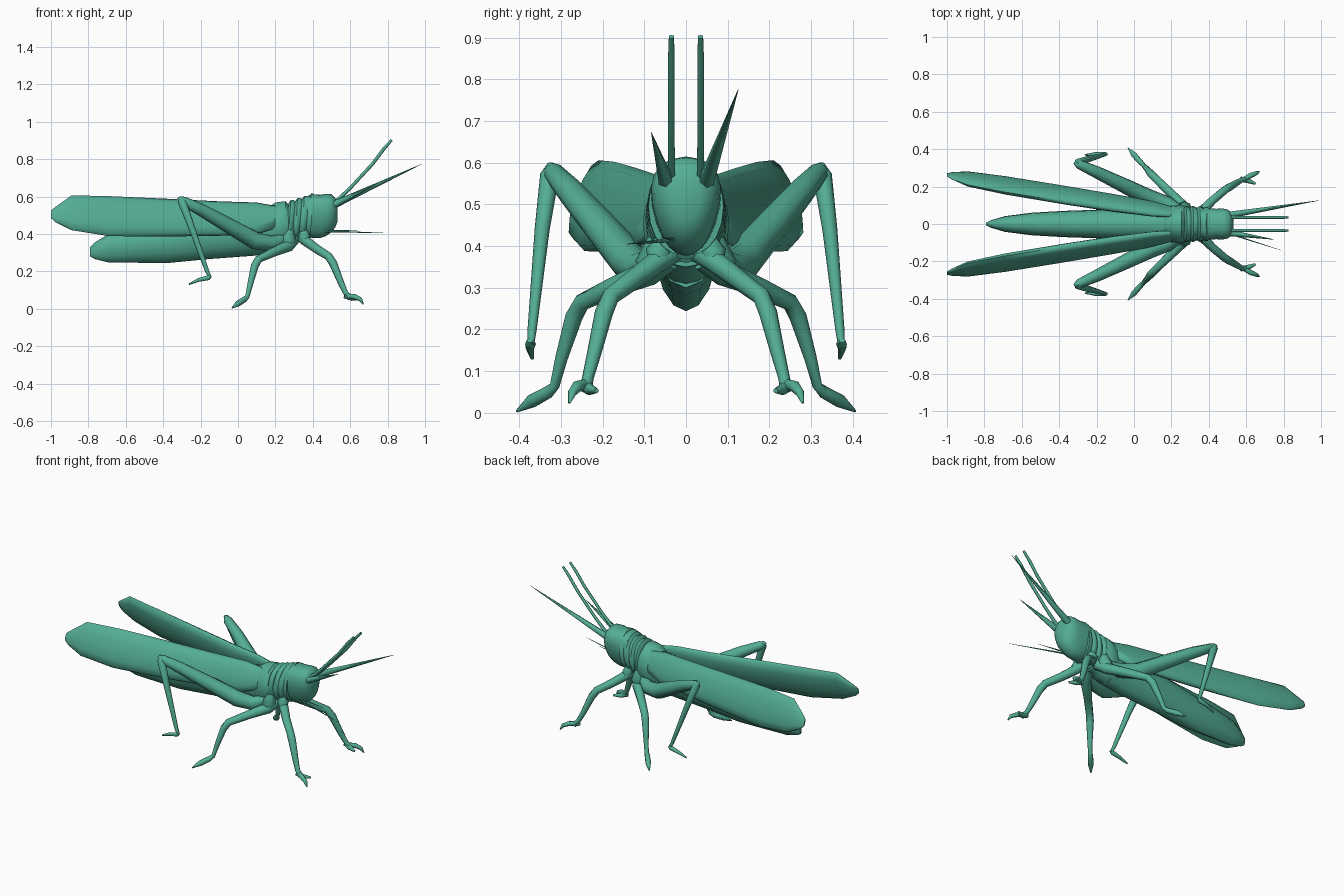
import bpy, bmesh, math
from mathutils import Vector

green = bpy.data.materials.new("leaf green")
green.diffuse_color = (0.088, 0.42, 0.30, 1)


def finish(name, rings, angle=40):
    """Skin a list of equal point rings and cap both ends."""
    bm = bmesh.new()
    loops = [[bm.verts.new(p) for p in ring] for ring in rings]
    n = len(loops[0])
    for a, b in zip(loops, loops[1:]):
        for i in range(n):
            j = (i + 1) % n
            bm.faces.new((a[i], a[j], b[j], b[i]))
    bm.faces.new(loops[0])
    bm.faces.new(loops[-1])
    bmesh.ops.recalc_face_normals(bm, faces=bm.faces)
    me = bpy.data.meshes.new(name)
    bm.to_mesh(me)
    bm.free()
    me.materials.append(green)
    me.shade_smooth()
    me.set_sharp_from_angle(angle=math.radians(angle))
    ob = bpy.data.objects.new(name, me)
    bpy.context.collection.objects.link(ob)
    return ob


def loft(name, sections, n=16, lean=0.0, taper=0.0, side=1, angle=50, square=1.0, slant=0.0):
    """Sections along x: (x, y centre, z low, z high, half width)."""
    rings = []
    for x, y, lo, hi, w in sections:
        ring = []
        for i in range(n):
            a = 2 * math.pi * i / n
            s, c = math.sin(a), math.cos(a)
            s = math.copysign(abs(s) ** square, s)
            c = math.copysign(abs(c) ** square, c)
            k = 1 + taper * s
            ring.append((x + slant * s,
                         side * (y + w * c * k - lean * s * (hi - lo)),
                         (lo + hi) / 2 + (hi - lo) / 2 * s))
        rings.append(ring)
    return finish(name, rings, angle)


def limb(name, path, n=8, side=1):
    """Tapered tube along points (x, y, z, radius)."""
    pts = [Vector((p[0], side * p[1], p[2])) for p in path]
    rings = []
    for k, p in enumerate(pts):
        t = Vector()
        if k:
            t += (p - pts[k - 1]).normalized()
        if k < len(pts) - 1:
            t += (pts[k + 1] - p).normalized()
        t.normalize()
        u = t.cross(Vector((0, 1, 0))).normalized()
        v = t.cross(u)
        rings.append([p + path[k][3] * (u * math.cos(2 * math.pi * i / n)
                                        + v * math.sin(2 * math.pi * i / n))
                      for i in range(n)])
    return finish(name, rings, 65)


# Abdomen, narrowing towards the tail
loft("abdomen", [(-0.79, 0, 0.28, 0.33, 0.008), (-0.765, 0, 0.265, 0.355, 0.02),
                 (-0.69, 0, 0.247, 0.40, 0.042), (-0.55, 0, 0.246, 0.425, 0.06),
                 (-0.38, 0, 0.244, 0.45, 0.07), (-0.15, 0, 0.266, 0.49, 0.078),
                 (0.08, 0, 0.283, 0.52, 0.085), (0.2, 0, 0.30, 0.54, 0.09)],
     n=12, taper=0.18)

# Thorax with a raised collar
loft("thorax", [(0.16, 0, 0.30, 0.54, 0.08), (0.20, 0, 0.31, 0.568, 0.098),
                (0.255, 0, 0.33, 0.575, 0.104), (0.275, 0, 0.345, 0.55, 0.09),
                (0.31, 0, 0.35, 0.55, 0.08)], n=20)

# Shallow slanted neck rings
neck = []
for i in range(4):
    x = 0.262 + i * 0.036
    top = 0.582 + min(i, 3) * 0.011
    low = 0.352 + i * 0.008
    neck += [(x, 0, low + 0.008, top - 0.018, 0.085),
             (x + 0.013, 0, low, top, 0.098 - i * 0.002),
             (x + 0.025, 0, low, top, 0.096 - i * 0.002)]
loft("neck_folds", neck, n=20, square=0.95, slant=0.008)

# Head, wide at the eyes and narrow at the mouth
loft("head", [(0.36, 0, 0.39, 0.60, 0.076), (0.40, 0, 0.377, 0.612, 0.081),
              (0.44, 0, 0.378, 0.609, 0.078), (0.47, 0, 0.388, 0.614, 0.080),
              (0.50, 0, 0.41, 0.612, 0.075), (0.52, 0, 0.435, 0.593, 0.060),
              (0.533, 0, 0.468, 0.563, 0.036)], n=20, taper=0.25, square=0.88, angle=65)

for side, tag in ((1, "left"), (-1, "right")):
    # Long spread wing, sloping outwards like a roof
    loft("wing_" + tag, [(-1.0, 0.263, 0.485, 0.525, 0.005),
                         (-0.975, 0.258, 0.462, 0.545, 0.013),
                         (-0.89, 0.241, 0.42, 0.606, 0.026),
                         (-0.69, 0.207, 0.388, 0.602, 0.035),
                         (-0.38, 0.156, 0.386, 0.588, 0.038),
                         (-0.1, 0.111, 0.39, 0.574, 0.037),
                         (0.1, 0.081, 0.398, 0.568, 0.031),
                         (0.2, 0.065, 0.43, 0.55, 0.023)],
         n=12, lean=0.17, side=side, angle=75)

    # Hind leg with a heavy thigh
    limb("hind_thigh_" + tag, [(0.26, 0.06, 0.375, 0.028), (0.18, 0.105, 0.347, 0.042),
                               (0.09, 0.135, 0.364, 0.047), (-0.05, 0.204, 0.445, 0.041),
                               (-0.2, 0.277, 0.53, 0.033), (-0.295, 0.319, 0.577, 0.025),
                               (-0.318, 0.326, 0.594, 0.008)], side=side)
    limb("hind_shin_" + tag, [(-0.308, 0.32, 0.596, 0.012), (-0.298, 0.327, 0.57, 0.023),
                              (-0.25, 0.345, 0.44, 0.018), (-0.165, 0.369, 0.20, 0.011),
                              (-0.148, 0.372, 0.165, 0.008)], side=side)
    limb("hind_foot_" + tag, [(-0.145, 0.374, 0.175, 0.008), (-0.16, 0.373, 0.165, 0.013),
                              (-0.21, 0.374, 0.154, 0.010), (-0.262, 0.369, 0.131, 0.004)],
         side=side)

    # Middle leg
    limb("middle_leg_" + tag, [(0.30, 0.04, 0.37, 0.03), (0.27, 0.09, 0.335, 0.031),
                               (0.19, 0.17, 0.303, 0.025), (0.11, 0.25, 0.265, 0.021),
                               (0.09, 0.269, 0.23, 0.021), (0.065, 0.299, 0.13, 0.015),
                               (0.05, 0.315, 0.065, 0.012), (0.035, 0.33, 0.05, 0.015),
                               (0.0, 0.37, 0.028, 0.016), (-0.032, 0.406, 0.004, 0.003)],
         side=side)

    # Front leg ending in two toes
    limb("front_leg_" + tag, [(0.33, 0.03, 0.388, 0.028), (0.36, 0.067, 0.364, 0.027),
                              (0.42, 0.126, 0.32, 0.024), (0.485, 0.181, 0.279, 0.022),
                              (0.51, 0.197, 0.24, 0.022), (0.55, 0.221, 0.14, 0.017),
                              (0.575, 0.235, 0.085, 0.014), (0.60, 0.241, 0.058, 0.016)],
         side=side)
    limb("front_outer_toe_" + tag, [(0.58, 0.235, 0.07, 0.012), (0.625, 0.26, 0.064, 0.014),
                                    (0.655, 0.272, 0.05, 0.011), (0.67, 0.28, 0.024, 0.003)],
         side=side)
    limb("front_inner_toe_" + tag, [(0.57, 0.24, 0.07, 0.014), (0.61, 0.232, 0.056, 0.014),
                                    (0.65, 0.215, 0.053, 0.006)], side=side)

    # Hip joints under the body
    limb("front_hip_" + tag, [(0.35, 0.05, 0.42, 0.02), (0.355, 0.065, 0.385, 0.032),
                              (0.36, 0.07, 0.35, 0.02)], side=side)
    limb("middle_hip_" + tag, [(0.27, 0.06, 0.42, 0.03), (0.27, 0.08, 0.36, 0.042),
                               (0.28, 0.075, 0.325, 0.02)], side=side)

    # Upright antenna
    limb("antenna_" + tag, [(0.50, 0.035, 0.55, 0.011), (0.60, 0.035, 0.645, 0.009),
                            (0.72, 0.035, 0.775, 0.009), (0.78, 0.035, 0.855, 0.009),
                            (0.822, 0.035, 0.902, 0.007)], n=6, side=side)

# Uneven forward feelers: base, tip, base radius
spikes = {
    "long_feeler": ((0.49, 0.045, 0.545), (0.985, 0.125, 0.775), 0.021),
    "short_feeler": ((0.49, -0.045, 0.545), (0.75, -0.083, 0.672), 0.021),
    "long_mouth_feeler": ((0.44, -0.03, 0.415), (0.785, -0.14, 0.405), 0.006),
    "short_mouth_feeler": ((0.44, -0.02, 0.415), (0.64, -0.06, 0.42), 0.006),
}
for name, (a, b, r) in spikes.items():
    limb(name, [(*a, r), (*b, 0.0008)], n=6)
